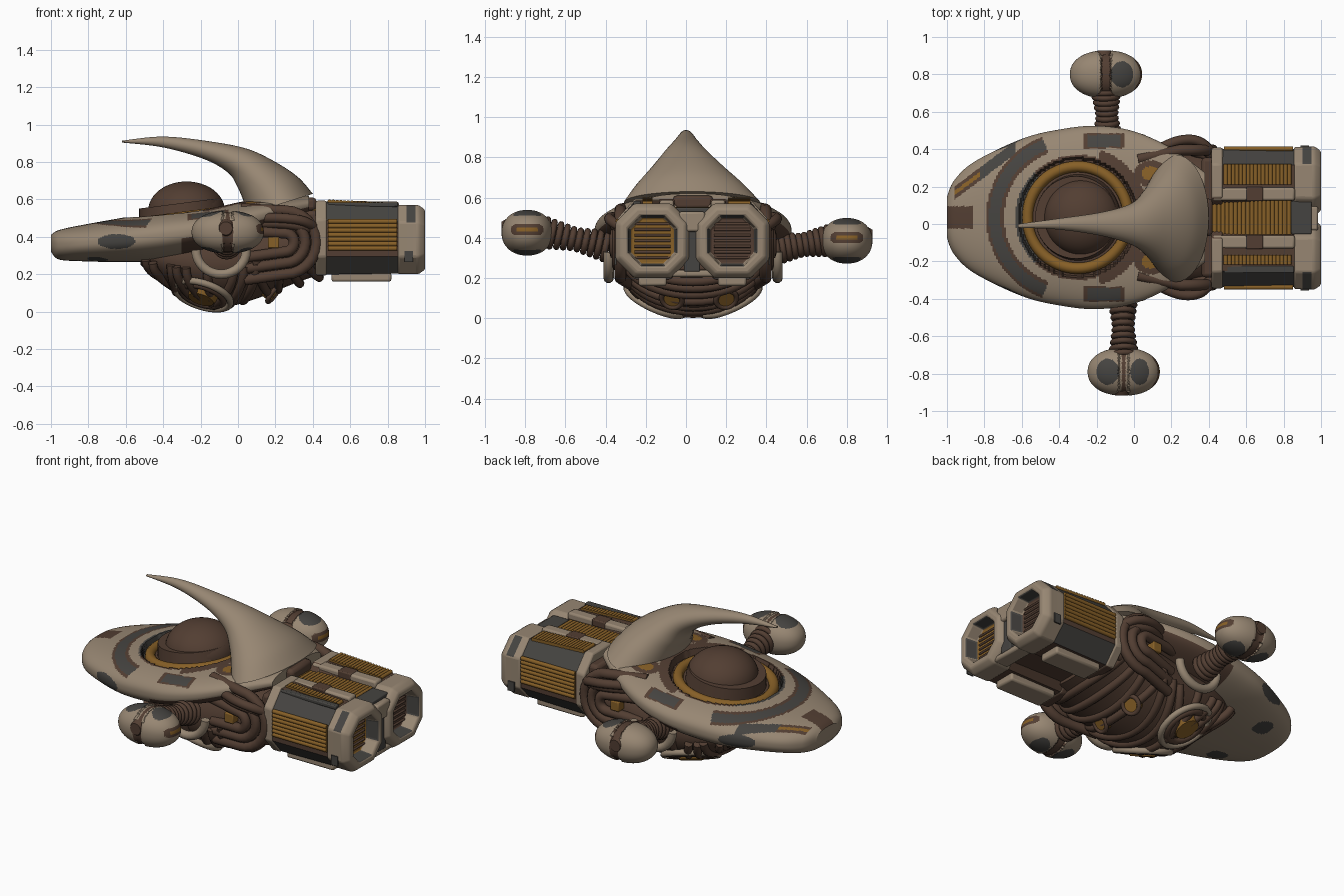
import bpy, bmesh, random
from math import sin, cos, pi, hypot, atan2, copysign
from mathutils import Vector, Matrix
if "Cube" in bpy.data.objects:
    bpy.data.objects.remove(bpy.data.objects["Cube"])
random.seed(4)
MID = .035  # centre line of the body
SIDES = {-1: "right", 1: "left"}
MATS = {}
for key, name, colour in (("beige", "worn beige", (.31, .24, .17)), ("brown", "dark brown", (.085, .048, .032)),
                          ("gray", "charcoal gray", (.06, .057, .052)), ("orange", "rusty orange", (.24, .115, .02))):
    m = MATS[key] = bpy.data.materials.new(name)
    m.use_nodes = True
    m.diffuse_color = (*colour, 1)
    m.node_tree.nodes["Principled BSDF"].inputs["Base Color"].default_value = (*colour, 1)

def place(name, mesh, keys):
    for k in keys:
        mesh.materials.append(MATS[k])
    obj = bpy.data.objects.new(name, mesh)
    bpy.context.collection.objects.link(obj)
    return obj

def make(name, bm, paint, bevel=0):
    """Turn a bmesh into an object; paint is a colour key or a rule(centre, normal)."""
    bmesh.ops.recalc_face_normals(bm, faces=bm.faces)
    bm.normal_update()
    keys = [paint] if isinstance(paint, str) else list(MATS)
    for f in bm.faces:
        f.material_index = keys.index(paint(f.calc_center_median(), f.normal)) if callable(paint) else 0
    mesh = bpy.data.meshes.new(name)
    bm.to_mesh(mesh)
    bm.free()
    obj = place(name, mesh, keys)
    if bevel:
        mod = obj.modifiers.new("soft edges", 'BEVEL')
        mod.width, mod.segments = bevel, 2

def spline(keys, n):
    """Smooth in-between rows through the key rows."""
    rows, m = [], len(keys) - 1
    for i in range(n + 1):
        k = min(int(i / n * m), m - 1)
        f = i / n * m - k
        near = [keys[max(0, min(m, k + j))] for j in (-1, 0, 1, 2)]
        rows.append([.5 * (2*b + (c - a)*f + (2*a - 5*b + 4*c - d)*f*f + (3*b - a - 3*c + d)*f**3)
                     for a, b, c, d in zip(*near)])
    return rows

def loft(name, rings, paint, bevel=0):
    bm = bmesh.new()
    loops = [[bm.verts.new(p) for p in ring] for ring in rings]
    for a, b in zip(loops, loops[1:]):
        for i in range(len(a)):
            bm.faces.new((a[i - 1], a[i], b[i], b[i - 1]))
    bm.faces.new(loops[0])
    bm.faces.new(loops[-1])
    make(name, bm, paint, bevel)

def bend(v, power):
    return copysign(abs(v) ** power, v)

def section(x, half, top, bottom, power=.83, n=200):
    return [(x, MID + half*bend(cos(2*pi*i/n), power), (top + bottom)/2 + (top - bottom)/2*bend(sin(2*pi*i/n), power))
            for i in range(n)]

def octagon(x, cy, cz, hy, hz, k=.5):
    return [(x, cy + a*hy, cz + b*hz) for a, b in
            ((1, -k), (1, k), (k, 1), (-k, 1), (-1, k), (-1, -k), (-k, -1), (k, -1))]

def tubes(name, paths, radius, colour, closed=False):
    cu = bpy.data.curves.new(name, 'CURVE')
    cu.dimensions, cu.bevel_depth, cu.bevel_resolution, cu.use_fill_caps = '3D', radius, 3, True
    for path in paths:
        sp = cu.splines.new('POLY')
        sp.points.add(len(path) - 1)
        sp.points.foreach_set("co", [v for p in path for v in (*p, 1)])
        sp.use_cyclic_u = closed
    helper = bpy.data.objects.new(name + " path", cu)
    bpy.context.collection.objects.link(helper)
    mesh = bpy.data.meshes.new_from_object(helper.evaluated_get(bpy.context.evaluated_depsgraph_get()))
    bpy.data.objects.remove(helper)
    mesh.materials.clear()
    place(name, mesh, [colour])

def circle(centre, axis, radius, n=40):
    turn = Vector(axis).to_track_quat('Z', 'Y')
    return [Vector(centre) + turn @ Vector((radius*cos(2*pi*i/n), radius*sin(2*pi*i/n), 0)) for i in range(n)]

def disc(name, centre, axis, radius, depth, colour, taper=1):
    step = Vector(axis).normalized()*depth/2
    loft(name, [circle(centre - step, axis, radius), circle(centre + step, axis, radius*taper)], colour)

def boxes(name, items, colour, bevel=.006):
    bm = bmesh.new()
    for lo, hi in items:
        lo, hi = Vector(lo), Vector(hi)
        bmesh.ops.create_cube(bm, size=1, matrix=Matrix.Translation((lo + hi)/2) @ Matrix.Diagonal((*(hi - lo), 1)))
    make(name, bm, colour, bevel)

# Upper shell with painted panels and a sunken dome well
def hull_paint(c, n):
    side, r, arc = abs(c.y - MID), hypot(c.x + .3, c.y - MID), hypot(c.x + .33, c.y - MID)
    turn = atan2(side, -.3 - c.x)
    strip = abs(c.y - MID - .25 - (c.x + .8)*.75)
    hatch = hypot((c.x - .09)/.09, (side - .235)/.07)
    panel = max(abs(c.x + .16)/.11, abs(side - .41)/.04)
    if r < .335 and c.z > .42:
        return "gray" if r > .285 and turn < .8 else "brown"
    if n.z > .2:
        if (r < .38 and turn > 1.9) or (c.x < -.86 and side < .06):
            return "brown"
        if .365 < arc < .46 and turn < 1.15:
            return "gray" if .385 < arc < .445 else "brown"
        if -.96 < c.x < -.63 and strip < .035:
            return "gray" if c.x > -.82 else "orange" if strip < .012 else "brown"
        if hatch < 1:
            return "orange" if hatch < .55 else "brown"
        if panel < 1:
            return "gray" if panel < .8 else "brown"
    if hypot((c.x + .65)/.1, (c.z - .375)/.04) < 1 and abs(n.z) < .8:
        return "gray"
    if n.z < -.4 and c.x > -.3:
        return "brown"
    return "gray" if n.z < -.4 and hypot((c.x + .75)/.06, (side - .2)/.06) < 1 else "beige"

def well(p):
    sunk = p[2] > .42 and hypot(p[0] + .3, p[1] - MID) < .315
    return (p[0], p[1], p[2] - .04*sunk)

hull = [(-1, .11, .41, .32), (-.96, .2, .435, .28), (-.85, .3, .46, .27), (-.6, .42, .505, .265), (-.4, .47, .54, .275),
        (-.2, .49, .56, .31), (0, .46, .585, .37), (.2, .37, .61, .45), (.38, .24, .62, .52)]
loft("hull_shell", [[well(p) for p in section(*row)] for row in spline(hull, 210)], hull_paint)

# Belly with wrapped hoses
belly = [(-.52, .18, .36, .25), (-.4, .28, .42, .14), (-.25, .33, .47, .06), (-.08, .34, .5, .025),
         (.1, .35, .52, .07), (.3, .35, .54, .15), (.5, .33, .55, .22)]
rows = [section(*row, 1, 48) for row in spline(belly, 30)]
loft("belly", rows, "brown")
hoses = []
for row in rows[3:-3:2]:
    skew = random.uniform(-.07, .07)
    hoses.append([(x + skew*cos(i*.27), y, z) for i, (x, y, z) in enumerate(row[25:48])])
tubes("belly_hoses", hoses, .024, "brown")

for s, tag in SIDES.items():
    # Side hose loops and diagonal pipes
    loops, slants = [], []
    for k, r in enumerate((.05, .11, .17)):
        y = MID + s*(.385 - .012*k)
        arc = [(.25 + r*cos(a*pi/12), y, .37 + r*sin(a*pi/12)) for a in range(6, -7, -1)]
        loops.append([(.02, y - s*.05, .38 + r)] + arc + [(.04, y - s*.05, .34 - r)])
        slants.append(spline([(.08 + .04*k, MID + s*.34, .5 - .03*k), (.24, MID + s*(.41 - .02*k), .5 - .03*k),
                              (.36, MID + s*(.4 - .03*k), .48 - .03*k), (.45, MID + s*.3, .42)], 18))
    tubes("side_hose_loops_" + tag, loops, .03, "brown")
    tubes("slanted_pipes_" + tag, slants, .027, "brown")
    boxes("side_fitting_" + tag, [((.16, MID + s*.37 - .03, .34), (.22, MID + s*.37 + .03, .4))], "orange")
    # Belly lamps and shoulder hoops
    spot, aim = Vector((-.19, MID + s*.185, .09)), Vector((-.28, s*.4, -.87))
    tubes("belly_lamp_rim_" + tag, [circle(spot, aim, .155)], .019, "beige", True)
    tubes("belly_lamp_ring_" + tag, [circle(spot, aim, .115)], .022, "brown", True)
    disc("belly_lamp_" + tag, spot, aim, .1, .06, "orange", .7)
    spot, aim = Vector((.17, MID + .03 + s*.13, .11)), Vector((.8, s*.2, -.6))
    disc("small_lamp_" + tag, spot, aim, .045, .06, "orange")
    tubes("small_lamp_rim_" + tag, [circle(spot + aim*.025, aim, .052, 20)], .013, "brown", True)
    tubes("shoulder_hoop_" + tag, [[(-.09 + .135*cos(pi*i/16), MID + s*.42, .33 - .13*sin(pi*i/16))
                                    for i in range(17)]], .026, "beige")

# Dome in its tilted collar
up = Vector((-.13, 0, 1)).normalized()
seat = Vector((-.3, MID, .505))
tubes("dome_orange_ring", [circle(seat, up, .272, 64)], .03, "orange", True)
disc("dome_collar", seat + up*.03, up, .232, .09, "brown", .95)
bm = bmesh.new()
bmesh.ops.create_uvsphere(bm, u_segments=48, v_segments=24, radius=.205,
                          matrix=Matrix.Translation((-.275, MID, .54)) @ Matrix.Diagonal((1, 1, .76, 1)))
make("dome", bm, "brown")

# Sweeping horn: ridge x and z, underside x and z, half width, sideways centre
horn = [(-.62, .914, -.62, .904, .01, -.01), (-.4, .936, -.4, .878, .03, 0), (-.15, .91, -.18, .815, .065, 0),
        (.05, .87, -.05, .74, .115, 0), (.2, .8, 0, .66, .19, .01), (.32, .72, .03, .59, .27, .02),
        (.4, .63, .05, .52, .34, .03)]
loft("horn", [[((tx + bx)/2 + (tx - bx)/2*cos(pi*i/20), cy + w*sin(pi*i/20), (tz + bz)/2 + (tz - bz)/2*cos(pi*i/20))
               for i in range(40)] for tx, tz, bx, bz, w, cy in spline(horn, 40)], "beige")

# Side pods on ribbed arms
def pod(s, centre, root):
    def paint(c, n):
        x, y, z = c - centre
        if x > .1 and hypot(max(abs(y) - .055, 0), z - .015) < .027:
            return "orange" if abs(y) < .05 and abs(z - .015) < .012 else "brown"
        if abs(x) < (.01 if s < 0 and z > .06 else .026):
            return "brown"
        patch = hypot((abs(x) - .085)/(.06 if s*x > 0 or x < 0 else .05), y/.07) < 1
        return "gray" if patch and (z < 0 or x > 0 or s < 0) else "beige"
    bm = bmesh.new()
    bmesh.ops.create_uvsphere(bm, u_segments=96, v_segments=80, radius=1)
    for v in bm.verts:
        shrink = .93 if abs(v.co.x) < .11 else 1
        x, y, z = (bend(q, .92) for q in v.co)
        v.co = centre + Vector((x*.193, y*.128*shrink, z*.114*shrink))
    make("pod_" + SIDES[s], bm, paint)
    disc("pod_hub_" + SIDES[s], centre + Vector((-.01, s*.115, .02)), (0, s, 0), .05, .025, "brown", .7)
    end = centre - Vector((0, s*.09, 0))
    tubes("arm_core_" + SIDES[s], [[root, end]], .045, "brown")
    ribs = [circle(root.lerp(end, i/9), end - root, .045 + .022*abs(2*i/9 - 1), 20) for i in range(10)]
    tubes("arm_ribs_" + SIDES[s], ribs, .016, "brown", True)
pod(-1, Vector((-.055, -.79, .425)), Vector((-.06, -.4, .36)))
pod(1, Vector((-.15, .80, .385)), Vector((-.14, .45, .345)))

# Twin engines
for s, tag in SIDES.items():
    cy, cz = MID - .003 + s*.198, .385
    face, inner, edge = cy + s*.172, cy - s*.07, cy + s*.185
    def body_paint(c, n):
        return "gray" if s*n.y > .3 and abs(n.z) > .3 else "brown"
    def collar_paint(c, n):
        return "beige" if s*n.y > -.3 and n.z > -.8 else "brown"
    def cap_paint(c, n):
        if n.x > .9 and c.x < .94:
            return "orange" if s < 0 else "brown"
        wall = hypot(c.y - cy, c.z - cz) < .125 and c.x > .94 and n.x < .9
        return "gray" if wall or (.9 < c.x < .95 and s*n.y > .3 and n.z > .3) else "beige"
    loft("engine_body_" + tag, [octagon(.42, cy, cz + .008, .17, .195), octagon(.88, cy, cz, .17, .18)], body_paint)
    loft("engine_collar_" + tag, [octagon(x, cy, cz + .008, .178, .2) for x in (.415, .475)], collar_paint, .01)
    cap = [(.855, .15, .15), (.855, .182, .185), (.9, .183, .185), (.95, .184, .185), (.965, .185, .185),
           (1, .16, .16), (1, .122, .125), (.92, .11, .115)]
    loft("engine_cap_" + tag, [octagon(x, cy, cz, hy, hz) for x, hy, hz in cap], cap_paint, .01)
    bars = [(.922, cy - .09), (.922, cy + .09)], [(.48, face), (.85, face)]
    tubes("nozzle_bars_" + tag, [[(*p, cz + h*.028) for p in bars[0]] for h in range(-3, 4)], .007, "brown")
    tubes("side_fins_" + tag, [[(*p, cz + .025 + h*.024) for p in bars[1]] for h in range(-3, 4)], .013, "orange")
    near, far = (0, -.05) if s < 0 else (-.02, .09)
    tubes("top_fins_" + tag, [[(.49 + i*.02, cy + e, .588 - .001*i) for e in (near, far)] for i in range(18)],
          .012, "orange")
    boxes("engine_rails_" + tag, [((.42, inner - .035, .54), (.86, inner + .035, .588)),
                                  ((.5, cy - .07, .16), (.82, cy + .07, .21))], "beige", .012)
    boxes("rail_clamps_" + tag, [((.6, inner - .038, .55), (.69, inner + .038, .592))], "brown")
    boxes("cap_plates_" + tag, [((.89, edge - .004, cz - .12), (.935, edge + .004, cz - .06))], "gray", 0)
boxes("right_top_plate", [((.48, -.262, .56), (.855, -.225, .584))], "gray")

# Bridge between the engines
boxes("engine_bridge", [((.42, MID - .1, .24), (.9, MID + .1, .53))], "brown")
tubes("bridge_fins", [[(.41 + i*.022, MID + e, .54) for e in (-.09, .09)] for i in range(20)], .014, "orange")
boxes("bridge_gray_parts", [((.84, MID - .09, .5), (.95, MID + .09, .55)),
                            ((.88, MID - .045, .23), (.97, MID + .035, .43))], "gray")
boxes("bridge_beige_parts", [((.87, MID - .11, .205), (.97, MID + .11, .24)),
                             ((.88, MID - .07, .43), (.985, MID + .06, .53))], "beige", .012)
boxes("engine_mount", [((.36, MID - .32, .25), (.45, MID + .32, .54)), ((.36, MID - .1, .54), (.42, MID + .1, .61))],
      "brown", .02)

# Smooth shading with sharp edges kept
for o in bpy.context.collection.objects:
    o.select_set(o.type == 'MESH')
    if o.type == 'MESH':
        bpy.context.view_layer.objects.active = o
bpy.ops.object.shade_smooth_by_angle(angle=.7)
